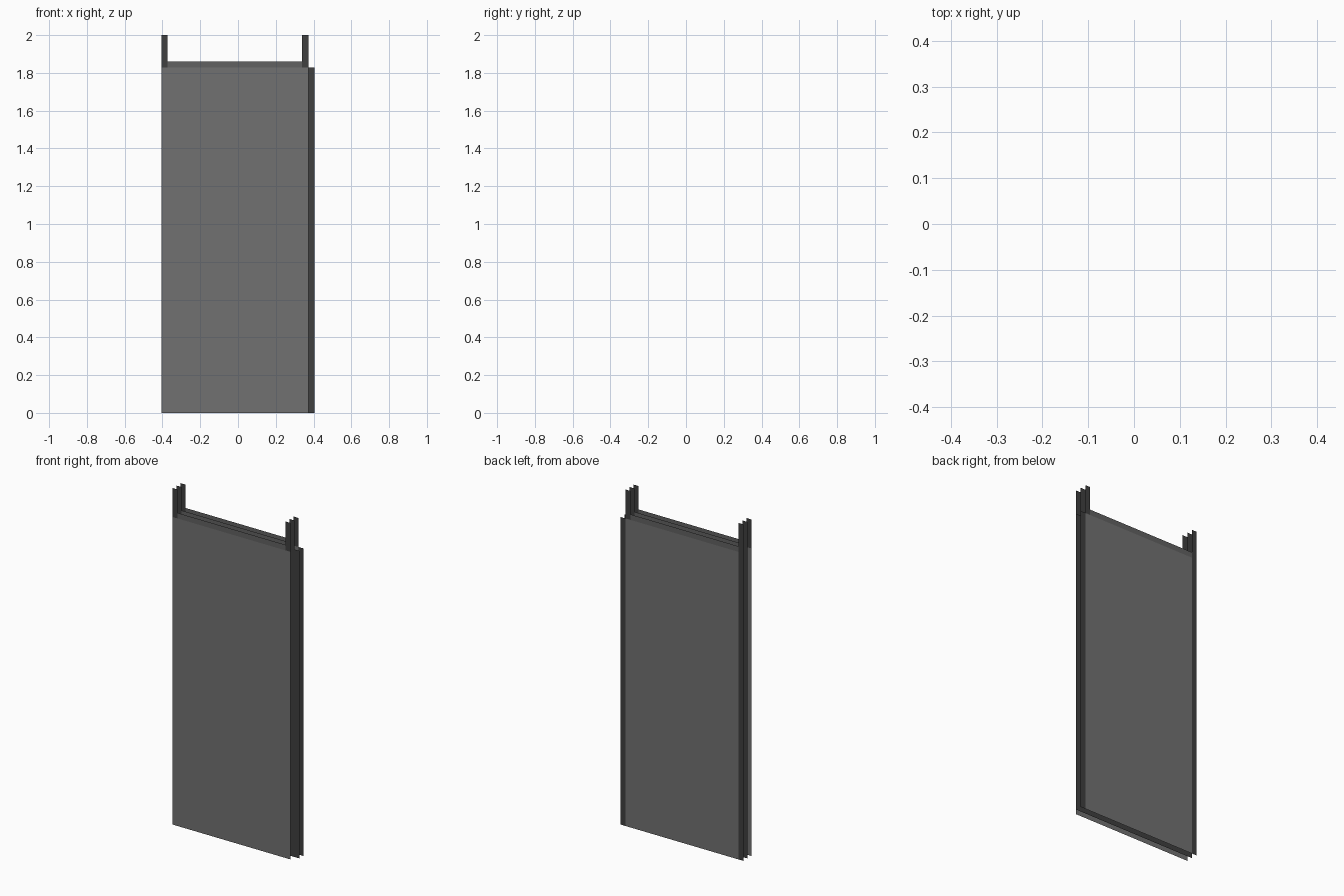
import bpy

if "Cube" in bpy.data.objects:
    bpy.data.objects.remove(bpy.data.objects["Cube"])

# Layer depths: three flat parallel layers, all facing front/back
FRONT, MID, BACK = -0.038, 0.0, 0.038
LEFT, RIGHT = -0.405, 0.372      # outer edges of the frame
EDGE = 0.405                     # outer edge of the side strips
W = 0.033                        # frame member width
TOP, POST_TOP = 1.828, 2.0


def material(name, grey):
    mat = bpy.data.materials.new(name)
    mat.diffuse_color = (grey, grey, grey, 1)
    mat.use_nodes = True
    mat.node_tree.nodes["Principled BSDF"].inputs["Base Color"].default_value = mat.diffuse_color
    return mat


PANEL = material("panel_grey", 0.165)
BAR = material("bar_grey", 0.12)
FRAME = material("frame_grey", 0.05)


def sheet(name, x0, x1, z0, z1, y, mat, flip=False):
    """Flat upright rectangle, facing front (or back when flipped)."""
    verts = [(x0, y, z0), (x1, y, z0), (x1, y, z1), (x0, y, z1)]
    face = (3, 2, 1, 0) if flip else (0, 1, 2, 3)
    mesh = bpy.data.meshes.new(name)
    mesh.from_pydata(verts, [], [face])
    mesh.materials.append(mat)
    obj = bpy.data.objects.new(name, mesh)
    bpy.context.collection.objects.link(obj)
    return obj


# Large panels on the front and back
sheet("front_panel", LEFT, RIGHT, 0, TOP, FRONT, PANEL)
sheet("back_panel", LEFT + W, RIGHT, 0, TOP, BACK, PANEL, True)

# Frame members repeated on each layer
for label, y in (("front", FRONT), ("middle", MID), ("back", BACK)):
    flip = y == BACK
    left_base = TOP if y == FRONT else 0
    right_base = 0 if y == MID else TOP
    sheet(label + "_left_post", LEFT, LEFT + W, left_base, POST_TOP, y, FRAME, flip)
    sheet(label + "_right_post", RIGHT - W, RIGHT, right_base, POST_TOP, y, FRAME, flip)
    sheet(label + "_top_bar", LEFT + W, RIGHT - W, TOP, TOP + W, y, BAR, flip)
    if y != FRONT:
        sheet(label + "_side_strip", RIGHT, EDGE, 0, TOP, y, FRAME, flip)

# Hidden members between the panels
sheet("middle_bottom_bar", LEFT + W, RIGHT - W, 0, W, MID, FRAME)
sheet("middle_centre_post", -0.028, 0.006, W, TOP, MID, FRAME)
